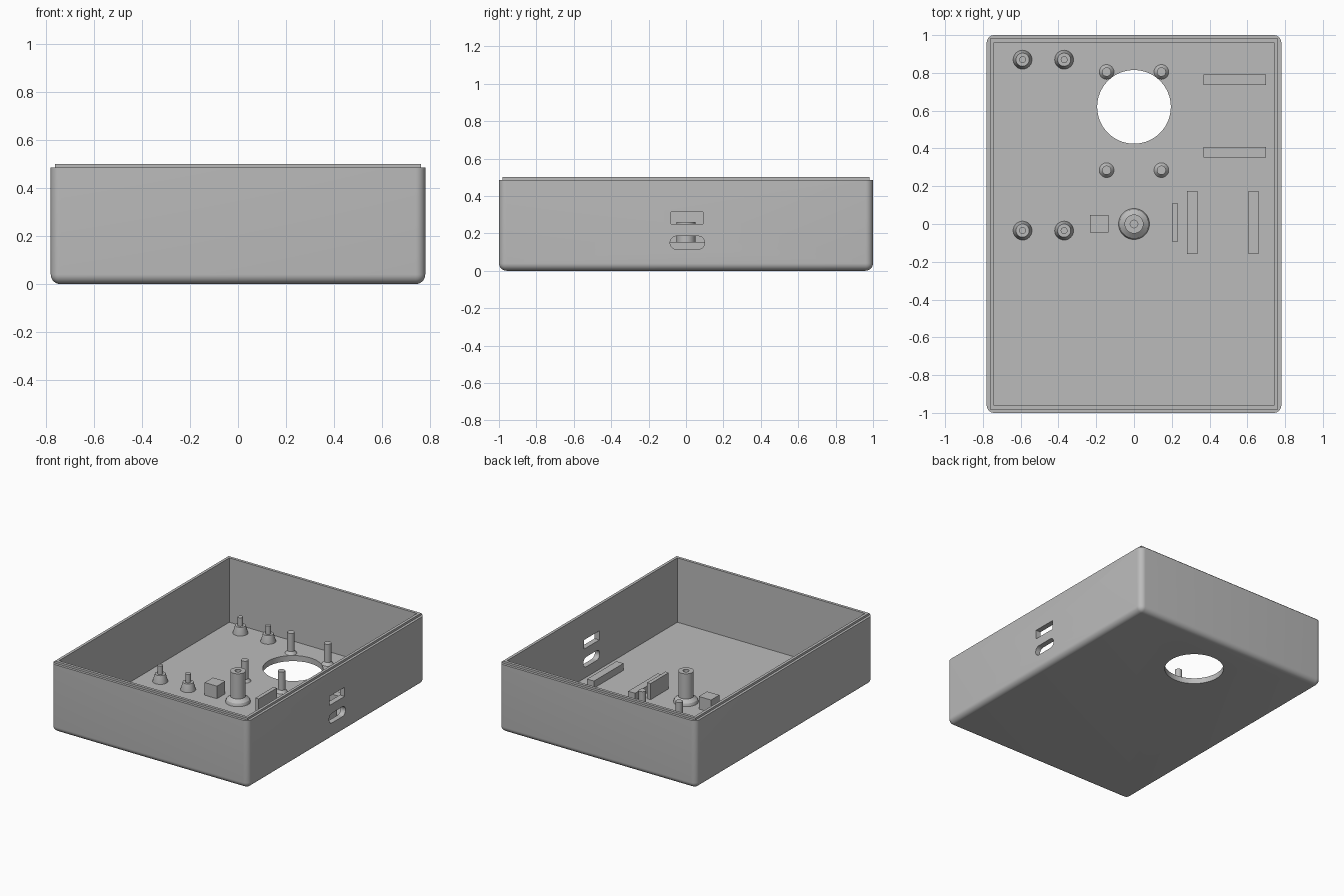
import bpy, bmesh, math
from mathutils import Matrix, Vector

cube = bpy.data.objects.get("Cube")
if cube:
    bpy.data.objects.remove(cube, do_unlink=True)

grey = bpy.data.materials.new("plain grey")
grey.use_nodes = True
COLOUR = (0.5, 0.5, 0.5, 1)
grey.diffuse_color = COLOUR
grey.node_tree.nodes["Principled BSDF"].inputs["Base Color"].default_value = COLOUR

FLOOR = 0.04
SINK = FLOOR - 0.01   # fixtures are embedded slightly in the floor


def finish(name, bm):
    bmesh.ops.recalc_face_normals(bm, faces=bm.faces[:])
    mesh = bpy.data.meshes.new(name)
    bm.to_mesh(mesh)
    bm.free()
    mesh.materials.append(grey)
    obj = bpy.data.objects.new(name, mesh)
    bpy.context.collection.objects.link(obj)
    return obj


def smooth(obj):
    bpy.ops.object.select_all(action='DESELECT')
    obj.select_set(True)
    bpy.context.view_layer.objects.active = obj
    bpy.ops.object.shade_smooth_by_angle(angle=math.radians(30))


def box(name, low, high, radius=0, rounded=None):
    """Box between two corners; edges passing the rule are rounded."""
    low, high = Vector(low), Vector(high)
    bm = bmesh.new()
    bmesh.ops.create_cube(bm, size=1, matrix=Matrix.Translation((low + high) / 2)
                          @ Matrix.Diagonal((*(high - low), 1)))
    if radius:
        edges = [e for e in bm.edges if rounded(e)]
        bmesh.ops.bevel(bm, geom=edges, offset=radius, segments=8,
                        profile=0.5, affect='EDGES', clamp_overlap=False)
    return finish(name, bm)


def lathe(name, profile, x=0, y=0, steps=32):
    """Turn a (radius, height) profile around a vertical axis."""
    bm = bmesh.new()
    verts = [bm.verts.new((r, 0, z)) for r, z in profile]
    edges = [bm.edges.new(pair) for pair in zip(verts, verts[1:])]
    bmesh.ops.spin(bm, geom=verts + edges, cent=(0, 0, 0), axis=(0, 0, 1),
                   angle=math.tau, steps=steps)
    bmesh.ops.remove_doubles(bm, verts=bm.verts[:], dist=0.0001)
    bmesh.ops.translate(bm, verts=bm.verts[:], vec=(x, y, 0))
    obj = finish(name, bm)
    smooth(obj)
    return obj


def combine(target, other, operation):
    mod = target.modifiers.new(operation, 'BOOLEAN')
    mod.operation, mod.object, mod.solver = operation, other, 'EXACT'
    bpy.context.view_layer.objects.active = target
    bpy.ops.object.modifier_apply(modifier=mod.name)
    bpy.data.objects.remove(other, do_unlink=True)


def direction(edge):
    return (edge.verts[0].co - edge.verts[1].co).normalized()


# Shell: rounded on the corners and underside, with a stepped lip
shell = box("tray_shell", (-0.78, -1, 0), (0.78, 1, 0.485), 0.04,
            lambda e: abs(direction(e).z) > 0.9 or all(v.co.z < 0.1 for v in e.verts))
combine(shell, box("lip", (-0.762, -0.982, 0.3), (0.762, 0.982, 0.5)), 'UNION')
combine(shell, box("cavity", (-0.742, -0.962, FLOOR), (0.742, 0.962, 0.7)), 'DIFFERENCE')

# Openings: round floor hole, square and rounded slots in the +x wall
combine(shell, lathe("floor_hole", [(0, -0.1), (0.195, -0.1), (0.195, 0.2), (0, 0.2)],
                     0, 0.62, 64), 'DIFFERENCE')
combine(shell, box("square_slot", (0.7, -0.08, 0.25), (0.9, 0.09, 0.315)), 'DIFFERENCE')
combine(shell, box("rounded_slot", (0.7, -0.085, 0.115), (0.9, 0.1, 0.185), 0.0349,
                   lambda e: abs(direction(e).x) > 0.9), 'DIFFERENCE')
smooth(shell)

# Central hollow post with a flared foot
lathe("central_post", [(0, SINK), (0.082, SINK), (0.082, FLOOR), (0.075, 0.06), (0.05, 0.08),
                       (0.05, 0.26), (0.02, 0.26), (0.02, 0.06), (0, 0.06)])

# Tapered standoffs with locating pins
for x in (-0.59, -0.37):
    for y in (-0.035, 0.87):
        lathe("pin_standoff", [(0, SINK), (0.05, SINK), (0.05, FLOOR), (0.035, 0.095),
                               (0.018, 0.095), (0.018, 0.155), (0, 0.155)], x, y)

# Slim posts around the floor hole
for x in (-0.145, 0.145):
    for y in (0.285, 0.805):
        lathe("hole_post", [(0, SINK), (0.039, SINK), (0.039, FLOOR), (0.024, 0.06),
                            (0.024, 0.19), (0, 0.19)], x, y)

# Locating ribs, thin plate and support block on the floor
for x in (0.28, 0.605):
    box("long_rib", (x, -0.158, SINK), (x + 0.055, 0.175, 0.09))
for y in (0.352, 0.737):
    box("cross_rib", (0.367, y, SINK), (0.7, y + 0.055, 0.09))
box("thin_plate", (0.203, -0.095, SINK), (0.23, 0.11, 0.155))
box("support_block", (-0.232, -0.045, SINK), (-0.135, 0.048, 0.13))
